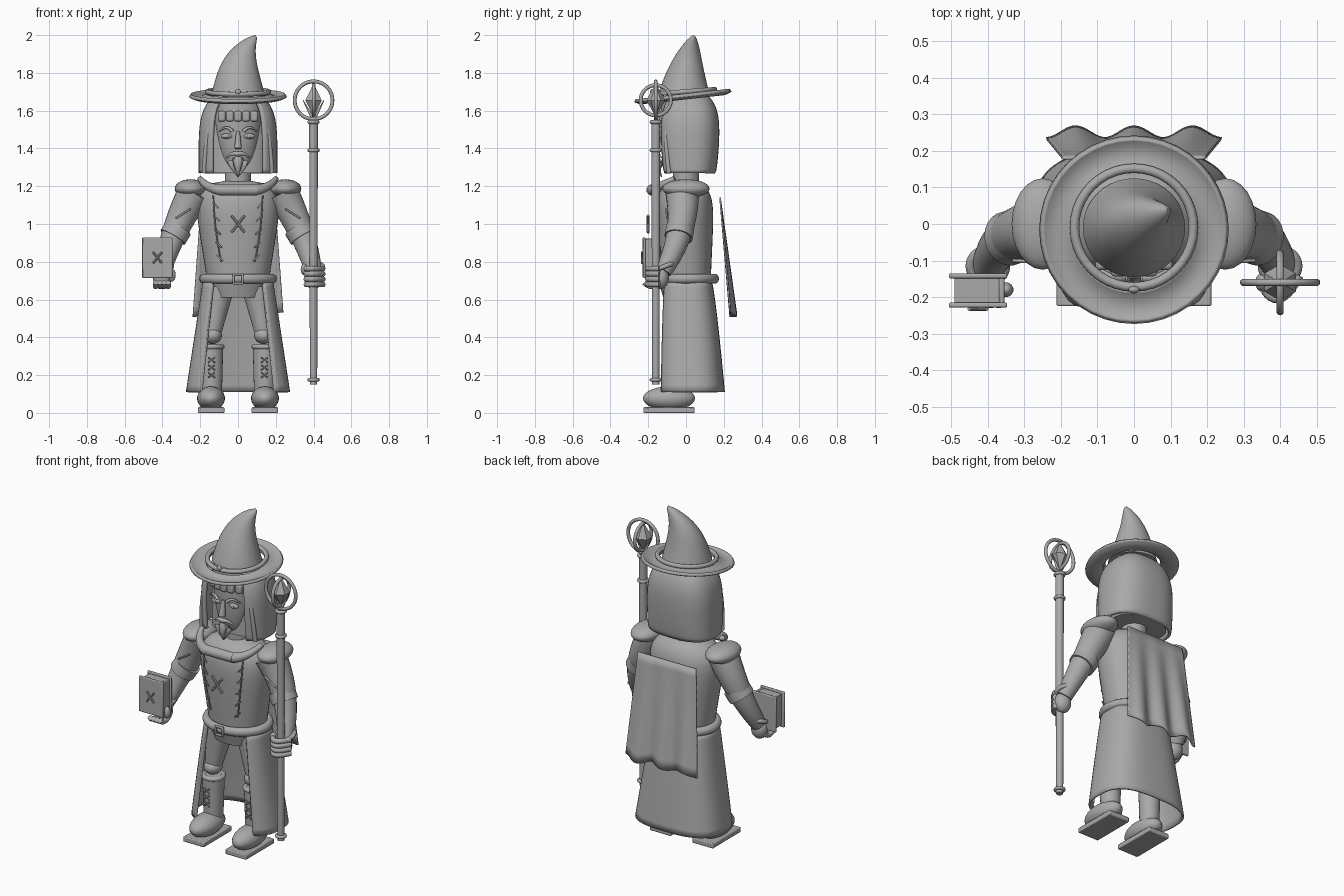
import bpy, bmesh, math
from mathutils import Vector

default_cube = bpy.data.objects.get("Cube")
if default_cube:
    bpy.data.objects.remove(default_cube, do_unlink=True)

grey = bpy.data.materials.new("plain_grey")
grey.use_nodes = True
colour = (.4, .4, .4, 1)
grey.diffuse_color = colour
grey.node_tree.nodes["Principled BSDF"].inputs["Base Color"].default_value = colour
quarter_turn = math.pi / 2


def finish(part, name):
    part.name = name
    part.data.materials.append(grey)
    bpy.ops.object.select_all(action='DESELECT')
    part.select_set(True)
    bpy.context.view_layer.objects.active = part
    bpy.ops.object.shade_smooth_by_angle(angle=math.radians(40))
    return part


def skin(name, rows, closed=True, thickness=0):
    """Surface through rows of points: capped closed rings, or a thick sheet."""
    bm = bmesh.new()
    grid = [[bm.verts.new(point) for point in row] for row in rows]
    for lower, upper in zip(grid, grid[1:]):
        for i in range(0 if closed else 1, len(lower)):
            bm.faces.new((lower[i - 1], lower[i], upper[i], upper[i - 1]))
    if closed and not thickness:
        bm.faces.new(grid[0])
        bm.faces.new(grid[-1])
    bmesh.ops.recalc_face_normals(bm, faces=bm.faces)
    mesh = bpy.data.meshes.new(name)
    bm.to_mesh(mesh)
    bm.free()
    part = bpy.data.objects.new(name, mesh)
    bpy.context.collection.objects.link(part)
    if thickness:
        solid = part.modifiers.new("thickness", 'SOLIDIFY')
        solid.thickness = thickness
        solid.offset = 0
    return finish(part, name)


def loft(name, section, steps=16, sides=40, squareness=1, half_angle=180, thickness=0):
    """section(t) gives centre x, y, z and radii; half_angle is counted from the back."""
    closed = half_angle == 180
    rows = []
    for step in range(steps + 1):
        x, y, z, width, depth = section(step / steps)
        row = []
        for i in range(sides if closed else sides + 1):
            angle = math.radians(half_angle) * (2 * i / sides - 1)
            across, along = [math.copysign(abs(v) ** squareness, v)
                             for v in (math.sin(angle), math.cos(angle))]
            row.append((x + max(width, .002) * across, y + max(depth, .002) * along, z))
        rows.append(row)
    return skin(name, rows, closed, thickness)


def tube(name, start, end, via=None, radius=.01, tip=None, sides=12, steps=10):
    """Round tapering limb on a quadratic curve bent towards via."""
    start, end = Vector(start), Vector(end)
    via = Vector(via) if via else (start + end) / 2
    tip = radius if tip is None else tip
    rows = []
    for step in range(steps + 1):
        t = step / steps
        centre = start.lerp(via, t).lerp(via.lerp(end, t), t)
        direction = (via - start).lerp(end - via, t).normalized()
        u = direction.orthogonal().normalized() if not rows else (u - direction * u.dot(direction)).normalized()
        w = direction.cross(u)
        size = radius + (tip - radius) * t
        rows.append([centre + size * (u * math.cos(a) + w * math.sin(a))
                     for a in (math.tau * i / sides for i in range(sides))])
    return skin(name, rows)


def ball(name, centre, size):
    bpy.ops.mesh.primitive_uv_sphere_add(segments=24, ring_count=14, location=centre)
    bpy.context.object.scale = size
    return finish(bpy.context.object, name)


def box(name, centre, size, bevel=.005):
    bpy.ops.mesh.primitive_cube_add(size=1, location=centre)
    part = bpy.context.object
    part.scale = size
    bpy.ops.object.transform_apply(location=False, rotation=False, scale=True)
    edge = part.modifiers.new("soft_edge", 'BEVEL')
    edge.width, edge.segments = bevel, 2
    return finish(part, name)


def ring(name, centre, radius, thickness=.01, turn=(0, 0, 0)):
    bpy.ops.mesh.primitive_torus_add(location=centre, rotation=turn, major_radius=radius,
                                     minor_radius=thickness, major_segments=40, minor_segments=10)
    return finish(bpy.context.object, name)


def pair(make, name, *points, **settings):
    """Make a part on both sides by mirroring its points."""
    for side, sign in (("left", 1), ("right", -1)):
        make(side + "_" + name, *[(sign * x, y, z) for x, y, z in points], **settings)


def cross(name, centre, width, height, radius):
    for sign in (-1, 1):
        offset = Vector((sign * width, 0, height))
        tube(name, Vector(centre) - offset, Vector(centre) + offset, radius=radius, sides=8, steps=2)


def bent_cone(t):
    return .09 * t ** 4, .05 * t * t - .01, 1.69 + .31 * t, .14 * (1 - t) ** .55, .135 * (1 - t) ** .65


def brim_section(t):
    size = .165 + .09 * t
    return 0, 0, .014 * (2 * t - 1) ** 2, size, size


def hair_section(t):
    dome = math.sqrt(1 - t ** 5)
    return 0, .01, 1.27 + .44 * t, .2 * dome, (.135 + .035 * math.sqrt(t)) * dome


def head_section(t):
    dome = math.sqrt(1 - t ** 6)
    return 0, .03, 1.27 + .42 * t, .17 * dome, .12 * dome


def face_section(t):
    size = .13 * math.sin(quarter_turn * t) ** .35
    return 0, .03 * t - .05, 1.27 + .4 * t, size, size * .85


def torso_section(t):
    shoulder = math.sqrt(1 - t ** 8)
    return 0, -.01 * t, .68 + .56 * t, (.16 + .09 * t) * shoulder, (.13 + .035 * t) * shoulder


def skirt_section(t):
    return 0, .02 * t, .7 - .59 * t, .18 + .09 * t, .13 + .05 * t ** .7


def crystal_section(t):
    size = .05 * (1 - abs(2 * t - 1))
    return staff.x, staff.y, 1.57 + .17 * t, size, size


# Hat: bent cone, loose tilted brim, band with gem
loft("hat_cone", bent_cone, steps=24)
brim = loft("hat_brim", brim_section, thickness=.018)
brim.location, brim.rotation_euler = (0, -.015, 1.667), (.11, 0, 0)
ring("hat_band", (0, -.01, 1.7), radius=.163, thickness=.013, turn=(.08, 0, 0))
ball("hat_gem", (0, -.18, 1.7), size=(.015, .01, .015))

# Head and hair
loft("face", face_section, steps=24)
loft("head", head_section, steps=20, squareness=.85)
tube("neck", (0, 0, 1.18), (0, 0, 1.3), radius=.07, sides=24)
loft("hair", hair_section, steps=24, squareness=.75, half_angle=145, thickness=.018)
pair(tube, "hair_strand", (.12, -.09, 1.63), (.18, -.09, 1.27), (.17, -.12, 1.5), radius=.012)
pair(tube, "eyebrow", (.03, -.15, 1.49), (.1, -.12, 1.49), (.06, -.15, 1.53), tip=.004)
pair(ball, "eye", (.06, -.125, 1.465), size=(.03, .014, .014))
pair(ball, "pupil", (.06, -.138, 1.465), size=(.01, .006, .01))
pair(tube, "moustache", (0, -.15, 1.37), (.06, -.13, 1.35), (.04, -.15, 1.38), radius=.014, tip=.004)
pair(tube, "goatee_side", (.04, -.135, 1.33), (0, -.13, 1.25), (.035, -.15, 1.3), radius=.016, tip=.003)
tube("nose", (0, -.14, 1.49), (0, -.155, 1.4), tip=.02)
tube("lower_lip", (-.02, -.145, 1.345), (.02, -.145, 1.345), radius=.007)
tube("goatee", (0, -.13, 1.34), (0, -.14, 1.25), (0, -.16, 1.3), radius=.03, tip=.003)
for i in range(-2, 3):
    box("fringe_lock", (i * .043, .006 * i * i - .135, 1.57), (.04, .03, .055), bevel=.01)

# Torso, collar, belt and tunic hem
loft("torso", torso_section, steps=24, squareness=.9)
tube("collar_front", (-.1, -.18, 1.18), (.1, -.18, 1.18), radius=.03)
pair(tube, "collar_wing", (.09, -.18, 1.18), (.2, -.06, 1.24), (.17, -.16, 1.19), radius=.03, tip=.015)
belt = ring("belt", (0, 0, .71), radius=.18, thickness=.026)
belt.scale.y = .85
for sign in (-1, 1):
    box("buckle_side", (sign * .024, -.18, .71), (.012, .016, .06))
    box("buckle_bar", (0, -.18, .71 + sign * .024), (.06, .016, .012))
loft("tunic_hem", lambda t: (0, -.01, .61 + .1 * t, .135 + .03 * t, .11 + .03 * t), sides=24)
cross("chest_mark", (0, -.2, 1), width=.035, height=.045, radius=.008)
pair(tube, "chest_seam", (.13, -.14, 1.15), (.09, -.13, .8), (.13, -.16, 1), radius=.004)
for i in range(5):
    x, z = .12 - .006 * i, 1.1 - .07 * i
    pair(tube, "seam_stitch", (x - .015, -.15, z - .015), (x + .015, -.14, z + .015), radius=.004)

# Long open coat skirt
loft("coat_skirt", skirt_section, squareness=.72, half_angle=140, thickness=.012)
pair(tube, "coat_trim", (.196, -.125, .115), (.135, -.105, .68), radius=.008)

# Back cape with growing folds
cape_rows = []
for j in range(13):
    drop = j / 12
    cape_rows.append([((.195 + .045 * drop) * u,
                       .18 + .07 * drop + .016 * drop * math.cos(3 * math.pi * u),
                       1.14 - .62 * drop + .012 * drop * math.sin(8 * u))
                      for u in (i / 20 - 1 for i in range(41))])
skin("cape", cape_rows, closed=False, thickness=.008)

# Arms
pair(ball, "shoulder_pad", (.25, 0, 1.187), size=(.085, .125, .05))
pair(tube, "arm", (.23, -.02, 1.17), (.4, -.12, .75), (.355, 0, .95), radius=.09, tip=.045, sides=24)
pair(tube, "elbow_band", (.315, -.03, .98), (.345, -.04, .93), radius=.075, sides=24)
pair(ring, "cuff", (.4, -.115, .775), radius=.048, thickness=.013, turn=(.35, 0, 0))
pair(ball, "palm", (.4, -.135, .715), size=(.05, .045, .06))
pair(tube, "sleeve_stitch", (.25, -.105, 1.08), (.33, -.1, 1.03), radius=.005)

# Legs, boots and soles
pair(tube, "thigh", (.1, -.02, .66), (.14, -.04, .4), radius=.08, tip=.045, sides=20)
pair(ball, "knee_pad", (.135, -.045, .41), size=(.05, .055, .045))
pair(tube, "boot_shaft", (.14, -.035, .1), (.14, -.035, .36), radius=.055, tip=.062, sides=24)
pair(ring, "boot_cuff", (.14, -.035, .35), radius=.055, thickness=.014)
pair(ball, "boot_foot", (.143, -.09, .077), size=(.074, .138, .063))
pair(box, "boot_sole", (.142, -.09, .015), size=(.14, .27, .03))
for sign in (-1, 1):
    for i in range(3):
        cross("boot_lace", (sign * .14, -.1, .2 + .04 * i), width=.018, height=.014, radius=.004)

# Staff with hoops and crystal
staff = Vector((.4, -.16, 0))
up = Vector((0, 0, 1))
tube("staff_pole", staff + up * .15, staff + up * 1.54, radius=.02, tip=.024)
for height in (.175, 1.39, 1.54):
    ring("staff_collar", staff + up * height, radius=.023)
hoop_centre = staff + up * 1.655
ring("staff_hoop", hoop_centre, radius=.1, turn=(quarter_turn, 0, 0))
ring("staff_cross_hoop", hoop_centre, radius=.08, turn=(0, quarter_turn, 0))
loft("crystal", crystal_section, steps=2, sides=6)
for sign in (-1, 1):
    tube("crystal_claw", staff + up * 1.55, hoop_centre + Vector((sign * .055, 0, 0)), tip=.002)

# Book
book = Vector((-.427, -.182, .822))
depth = Vector((0, .04, 0))
box("book_pages", book, (.13, .066, .19), bevel=.001)
box("book_front_cover", book - depth, (.16, .014, .215))
box("book_back_cover", book + depth, (.16, .014, .215))
box("book_spine", book + Vector((.065, 0, 0)), (.014, .08, .2))
cross("book_mark", book - depth * 1.25, width=.024, height=.03, radius=.006)

# Fingers around the staff and under the book
for i in range(4):
    lift = up * (.68 + .028 * i)
    tube("staff_finger", staff + lift + Vector((.05, .02, 0)), staff + lift - Vector((.04, .02, 0)),
         staff + lift - Vector((0, .08, 0)), radius=.015)
    x = -.37 - .022 * i
    tube("book_finger", (x, -.13, .69), (x, -.22, .69), (x, -.18, .65), radius=.015)
ball("staff_thumb", (.35, -.16, .76), size=(.018, .025, .03))
ball("book_thumb", (-.35, -.18, .73), size=(.02, .02, .035))
